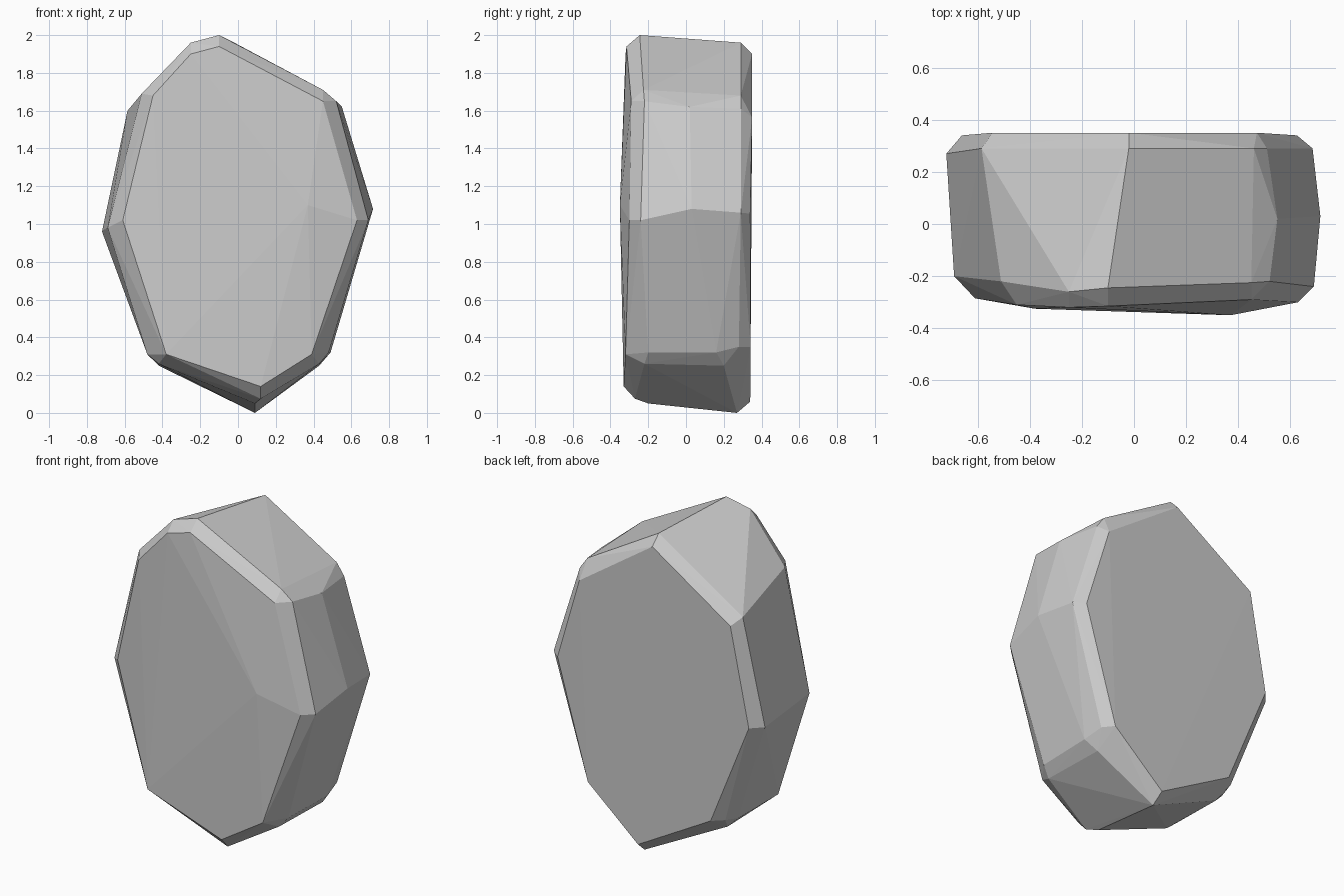
import bpy, bmesh, math

# Outlines of the stone from front to back, as (x, y, z) corner points
front_face = [(-.10, -.315, 1.94), (.45, -.29, 1.65), (.63, -.30, 1.02), (.39, -.32, .31),
              (.12, -.33, .14), (-.38, -.325, .31), (-.61, -.285, 1.02), (-.45, -.31, 1.68),
              (-.25, -.32, 1.90), (.37, -.35, 1.10)]
front_rim = [(-.10, -.245, 2.0), (.45, -.225, 1.71), (.52, -.22, 1.65), (.69, -.24, 1.02),
             (.48, -.20, .32), (.43, -.22, .26), (.12, -.27, .075), (.09, -.20, .05),
             (-.42, -.22, .26), (-.48, -.20, .31), (-.69, -.20, .98), (-.51, -.22, 1.69),
             (-.25, -.26, 1.96)]
right_bulge = [(.715, .03, 1.08), (.55, .02, 1.62)]
back_rim = [(-.02, .29, 1.96), (.46, .29, 1.68), (.51, .29, 1.61), (.685, .29, 1.06),
            (.49, .16, .32), (.43, .2, .25), (.09, .27, 0), (-.42, .20, .25),
            (-.48, .18, .31), (-.72, .27, .96), (-.585, .29, 1.60)]


def inset(p, amount=.06):
    # Pull a rim corner toward the middle to make the chamfered back face
    dx, dz = -p[0], 1 - p[2]
    d = math.hypot(dx, dz)
    return (p[0] + dx / d * amount, .35 if p[2] > 1.2 else .34, p[2] + dz / d * amount)


back_face = [inset(back_rim[i]) for i in (0, 2, 3, 6, 9, 10)]
back_face += [(.42, .342, .35), (.47, .28, .35), (-.40, .335, .33), (-.46, .28, .33)]

# Wrap the outlines in one faceted skin
bm = bmesh.new()
for p in front_face + front_rim + right_bulge + back_rim + back_face:
    bm.verts.new(p)
hull = bmesh.ops.convex_hull(bm, input=bm.verts[:])
bmesh.ops.delete(bm, geom=[v for v in bm.verts if not v.link_faces], context='VERTS')
bmesh.ops.dissolve_limit(bm, angle_limit=math.radians(1), verts=bm.verts[:], edges=bm.edges[:])
bmesh.ops.recalc_face_normals(bm, faces=bm.faces[:])

mesh = bpy.data.meshes.new("stone")
bm.to_mesh(mesh)
bm.free()
stone = bpy.data.objects.new("stone", mesh)
bpy.context.collection.objects.link(stone)
